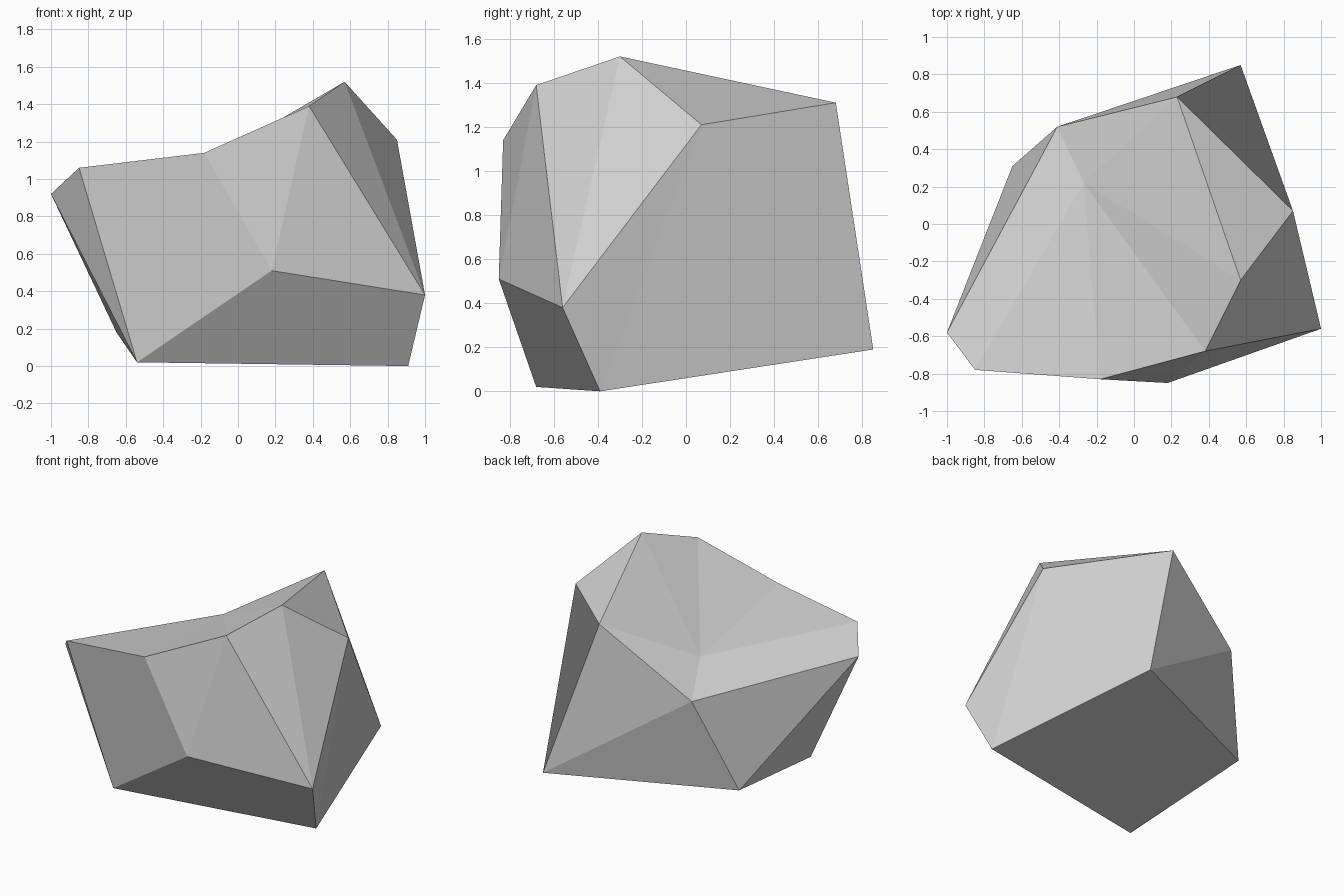
import bpy
import bmesh

# Remove the default cube if the scene has one
default_cube = bpy.data.objects.get("Cube")
if default_cube:
    bpy.data.objects.remove(default_cube, do_unlink=True)

# Corners of the boulder: upper rim, dent in the top, middle belt and base
corners = {
    "A": (-1.0, -.58, .92), "B": (-.85, -.78, 1.06), "C": (-.18, -.83, 1.14),
    "D": (.38, -.68, 1.39), "E": (.57, -.3, 1.52), "F": (.85, .07, 1.21),
    "L": (.23, .68, 1.31), "M": (-.41, .52, .85),
    "O": (-.27, .22, 1.03),
    "G": (1.0, -.56, .38), "H": (.18, -.85, .51),
    "I": (-.54, -.68, .02), "J": (.91, -.39, 0), "K": (.57, .85, .19),
    "N": (-.65, .31, .18),
}

# Facets, each a loop of corner letters
top_facets = [a + b + "O" for a, b in zip("ABCDELM", "BCDELMA")] + ["EFL"]
front_facets = ["BIHC", "CHD", "DHG", "HIJG"]
right_facets = ["DGE", "EGF", "FGJ", "FJKL"]
back_facets = ["LKM", "MKN"]
left_facets = ["AMN", "ANI", "AIB"]
base_facets = ["INKJ"]


def make_material(name, colour):
    mat = bpy.data.materials.new(name)
    mat.use_nodes = True
    mat.diffuse_color = colour
    shader = next(n for n in mat.node_tree.nodes if n.type == "BSDF_PRINCIPLED")
    shader.inputs["Base Color"].default_value = colour
    shader.inputs["Roughness"].default_value = 0.9
    return mat


def make_faceted_solid(name, points, facets, mat):
    bm = bmesh.new()
    verts = {key: bm.verts.new(co) for key, co in points.items()}
    for loop in facets:
        bm.faces.new([verts[key] for key in loop]).smooth = False
    bmesh.ops.recalc_face_normals(bm, faces=bm.faces[:])
    mesh = bpy.data.meshes.new(name)
    bm.to_mesh(mesh)
    bm.free()
    mesh.materials.append(mat)
    obj = bpy.data.objects.new(name, mesh)
    bpy.context.collection.objects.link(obj)
    return obj


# Boulder
stone_grey = make_material("stone_grey", (0.64, 0.64, 0.64, 1))
make_faceted_solid(
    "boulder", corners,
    top_facets + front_facets + right_facets + back_facets + left_facets + base_facets,
    stone_grey)
